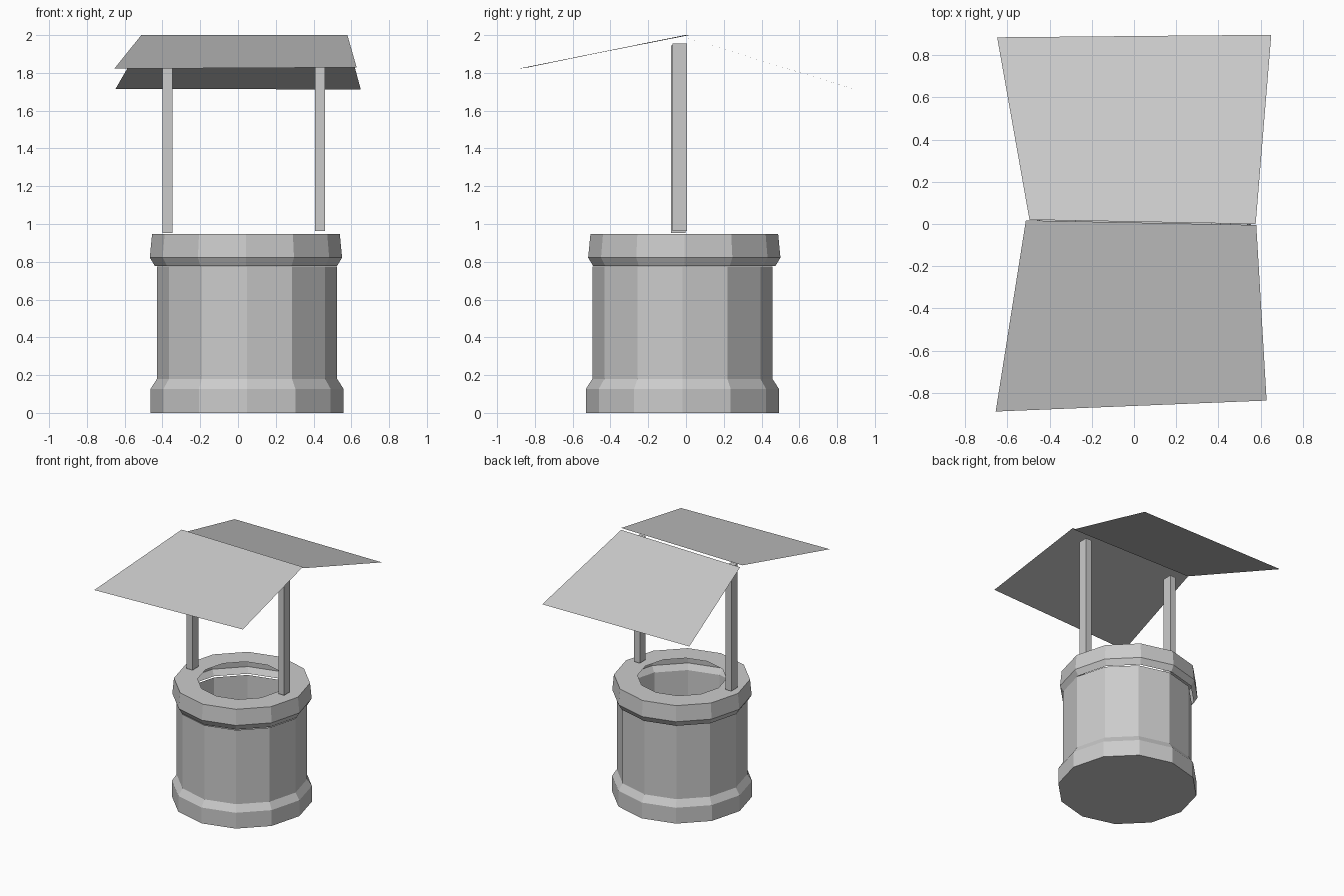
import bpy
from math import sin, cos, pi

if "Cube" in bpy.data.objects:
    bpy.data.objects.remove(bpy.data.objects["Cube"])

SIDES = 12


def add_mesh(name, verts, faces):
    mesh = bpy.data.meshes.new(name)
    mesh.from_pydata(verts, [], faces)
    mesh.update()
    obj = bpy.data.objects.new(name, mesh)
    bpy.context.collection.objects.link(obj)
    return obj


def lathe(name, center, profile, cap_bottom=False):
    """Open faceted shell from (radius, z) rings, bottom outside first."""
    verts = [(center[0] + r * cos(2 * pi * i / SIDES),
              center[1] + r * sin(2 * pi * i / SIDES), z)
             for r, z in profile for i in range(SIDES)]
    faces = []
    for k in range(len(profile) - 1):
        a, b = k * SIDES, (k + 1) * SIDES
        for i in range(SIDES):
            j = (i + 1) % SIDES
            faces.append((a + i, a + j, b + j, b + i))
    if cap_bottom:
        faces.append(tuple(reversed(range(SIDES))))
    return add_mesh(name, verts, faces)


def box(name, lo, hi):
    bpy.ops.mesh.primitive_cube_add(
        size=1, location=[(a + b) / 2 for a, b in zip(lo, hi)])
    obj = bpy.context.object
    obj.name = name
    obj.scale = [b - a for a, b in zip(lo, hi)]
    return obj


# Well shaft with flared foot and closed floor
lathe("well_wall", (0.048, -0.019),
      [(0.511, 0), (0.511, 0.127), (0.477, 0.18), (0.477, 0.775)],
      cap_bottom=True)

# Overhanging rim: chamfer, outer band and flat top with a round opening
lathe("well_rim", (0.042, -0.009),
      [(0.482, 0.777), (0.509, 0.822), (0.497, 0.946), (0.325, 0.946)])

# Roof posts
box("left_post", (-0.40, -0.08, 0.952), (-0.348, -0.003, 1.945))
box("right_post", (0.408, -0.072, 0.963), (0.46, 0.004, 1.955))

# Two thin, uneven roof panels
add_mesh("roof_front",
         [(-0.655, -0.888, 1.822), (0.628, -0.836, 1.829),
          (0.579, -0.005, 2.0), (-0.512, 0.017, 2.0)],
         [(0, 1, 2, 3)])
add_mesh("roof_back",
         [(0.65, 0.896, 1.712), (-0.648, 0.884, 1.716),
          (-0.495, 0.02, 1.981), (0.576, 0.0, 1.987)],
         [(0, 1, 2, 3)])
